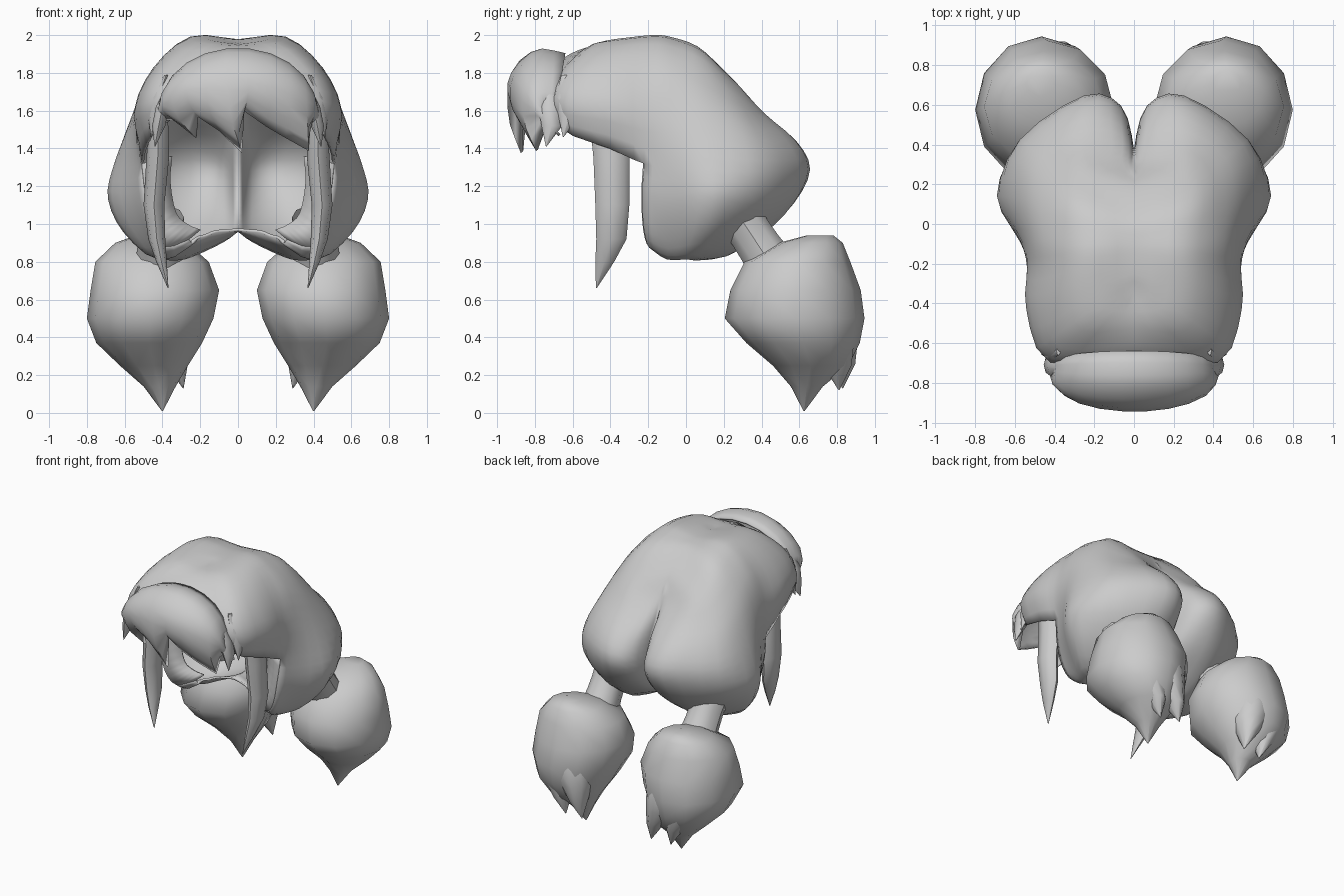
import bpy, math
from mathutils import Vector

if "Cube" in bpy.data.objects:
    bpy.data.objects.remove(bpy.data.objects["Cube"])


def catmull(pts, t):
    """Point on a smooth curve through pts, t in 0..1."""
    pts = [Vector(p) for p in pts]
    f = t * (len(pts) - 1)
    i = min(int(f), len(pts) - 2)
    f -= i
    b, c = pts[i], pts[i + 1]
    a = pts[i - 1] if i > 0 else b * 2 - c
    d = pts[i + 2] if i + 2 < len(pts) else c * 2 - b
    return 0.5 * (2 * b + (c - a) * f + (2 * a - 5 * b + 4 * c - d) * f * f
                  + (3 * b - a - 3 * c + d) * f ** 3)


def make(name, verts, faces, mirror=False, thick=0.0, angle=50):
    me = bpy.data.meshes.new(name)
    me.from_pydata([tuple(v) for v in verts], [], faces)
    ob = bpy.data.objects.new(name, me)
    bpy.context.collection.objects.link(ob)
    bpy.ops.object.select_all(action='DESELECT')
    ob.select_set(True)
    bpy.context.view_layer.objects.active = ob
    bpy.ops.object.mode_set(mode='EDIT')
    bpy.ops.mesh.select_all(action='SELECT')
    bpy.ops.mesh.delete_loose()
    bpy.ops.mesh.select_all(action='SELECT')
    bpy.ops.mesh.normals_make_consistent(inside=False)
    bpy.ops.object.mode_set(mode='OBJECT')
    if mirror:
        ob.modifiers.new("mirror", 'MIRROR').use_axis = (True, False, False)
    if thick:
        m = ob.modifiers.new("thickness", 'SOLIDIFY')
        m.thickness, m.offset = thick, 0
    bpy.ops.object.shade_smooth_by_angle(angle=math.radians(angle))
    return ob


def sheet(name, cols, skip=lambda i, j: False, **kw):
    """Open surface from equally long columns of points."""
    n = len(cols[0])
    faces = [(i * n + j, i * n + j + 1, (i + 1) * n + j + 1, (i + 1) * n + j)
             for i in range(len(cols) - 1) for j in range(n - 1) if not skip(i, j)]
    return make(name, [p for c in cols for p in c], faces, **kw)


def stack(name, secs, sides=10, shift=(0, 0, 0)):
    """Closed mirrored body from horizontal ovals (z, cx, cy, rx, ry)."""
    verts, faces = [], []
    for z, cx, cy, rx, ry in secs:
        for s in range(sides):
            a = 2 * math.pi * s / sides
            verts.append(Vector((cx + rx * math.cos(a), cy + ry * math.sin(a), z)) + Vector(shift))
    n = len(secs) - 1
    for k in range(n):
        for s in range(sides):
            t = (s + 1) % sides
            faces.append((k * sides + s, k * sides + t, (k + 1) * sides + t, (k + 1) * sides + s))
    faces += [tuple(range(sides)), tuple(range(n * sides, (n + 1) * sides))]
    return make(name, verts, faces, mirror=True)


# Hair cap: the parting (y, z), then upper columns down to ear level, front to back
parting = [(-.3, 1.96), (-.25, 1.97), (-.15, 1.97), (-.08, 1.965), (0, 1.95),
           (.1, 1.89), (.18, 1.82), (.22, 1.77), (.25, 1.74)]
sides_down = [
    [(.2, -.48, 1.95), (.36, -.62, 1.81), (.42, -.69, 1.66), (.40, -.67, 1.52)],
    [(.25, -.33, 1.97), (.43, -.42, 1.83), (.535, -.43, 1.62), (.49, -.40, 1.40)],
    [(.25, -.17, 1.985), (.44, -.21, 1.82), (.53, -.22, 1.58), (.51, -.22, 1.32)],
    [(.25, -.07, 1.97), (.45, -.08, 1.81), (.54, -.09, 1.58), (.57, -.08, 1.3)],
    [(.28, .08, 1.91), (.46, .1, 1.73), (.57, .13, 1.52), (.66, .14, 1.28)],
    [(.27, .21, 1.79), (.42, .3, 1.61), (.52, .38, 1.44), (.57, .42, 1.28)],
    [(.22, .29, 1.71), (.25, .41, 1.58), (.26, .57, 1.44), (.25, .64, 1.29)],
    [(.06, .30, 1.66), (.06, .40, 1.55), (.07, .53, 1.42), (.07, .59, 1.28)],
    [(0, .29, 1.65), (0, .33, 1.53), (0, .36, 1.42), (0, .37, 1.28)],
]
upper = [[(0, -.35 - .35 * math.sin(k * math.pi / 8), 1.78 + .17 * math.cos(k * math.pi / 8))
          for k in range(5)]]
upper += [[(0, y, z)] + c for (y, z), c in zip(parting, sides_down)]
# Lower columns continue the back ones down and under each lobe
lower = [
    [(.49, -.23, 1.15), (.45, -.22, .97), (.38, -.19, .88), (.26, -.14, .92)],
    [(.56, -.08, 1.1), (.48, -.09, .92), (.38, -.1, .82), (.24, -.13, .90)],
    [(.68, .14, 1.13), (.6, .1, .96), (.42, 0, .82), (.21, -.12, .93)],
    [(.55, .38, 1.1), (.43, .24, .9), (.33, .06, .815), (.17, -.1, .94)],
    [(.27, .56, 1.11), (.27, .4, .95), (.25, .16, .83), (.12, -.08, .96)],
    [(.07, .51, 1.12), (.07, .36, .99), (.08, .15, .91), (.06, -.06, .965)],
    [(0, .35, 1.14), (0, .27, 1.03), (0, .13, .97), (0, -.05, .97)],
]
FIRST, SUB, R = 3, 3, 3          # first back column, column and row subdivision
back = [u + l for u, l in zip(upper[FIRST:], lower)]
last = len(upper) - 1
cap = []
for i in range(last * SUB + 1):
    ctrl = [catmull([c[k] for c in upper], i / (last * SUB)) for k in range(5)]
    if i >= FIRST * SUB:
        t = (i - FIRST * SUB) / ((last - FIRST) * SUB)
        ctrl += [catmull([c[k] for c in back], t) for k in range(5, 9)]
    m = (len(ctrl) - 1) * R
    col = [catmull(ctrl, j / m) for j in range(m + 1)]
    col += [col[-1]] * (8 * R + 1 - len(col))
    for p in col:
        p.x = max(p.x, 0)
    cap.append(col)
sheet("hair_cap", cap, skip=lambda i, j: i < FIRST * SUB and j >= 4 * R,
      mirror=True, thick=0.015)

# Inward-turned rim at the front of each lobe
rim_in = [(.35, -.17, 1.36), (.36, -.17, 1.22), (.33, -.17, 1.06), (.27, -.15, 1.0), (.2, -.12, .97)]
rim = [[catmull(c, j / 12) for j in range(13)]
       for c in ([upper[FIRST][4]] + lower[0], rim_in)]
sheet("lobe_rim", rim, mirror=True, thick=0.015)

# Fringe: swept shell with a pointed hem
hem = [(-.42, 1.56), (-.33, 1.55), (-.22, 1.46), (-.21, 1.57), (-.1, 1.5), (.02, 1.38),
       (.03, 1.6), (.15, 1.52), (.25, 1.46), (.37, 1.39), (.38, 1.53), (.44, 1.47)]
fringe = []
for i, (hx, hz) in enumerate(hem):
    s = -1 + 2 * i / (len(hem) - 1)
    sn, cs = math.sin(s * math.pi / 2), math.cos(s * math.pi / 2)
    path = [(.40 * sn, -.64 - .06 * s * s, 1.6 + .30 * cs),
            (.41 * sn, -.79 + .05 * s * s, 1.61 + .31 * cs),
            (.42 * sn, -.92 + .17 * s * s, 1.6 + .2 * cs),
            (.3 * sn + .3 * hx, -.935 + .21 * s * s, .5 * (hz + 1.6 + .16 * cs)),
            (hx, -.87 + .20 * s * s, hz)]
    fringe.append([catmull(path, j / 10) for j in range(11)])
sheet("fringe", fringe, thick=0.015, angle=40)

# Small tufts beside the fringe
tuft = [(1.74, .36, -.73, .01, .02), (1.62, .40, -.72, .035, .06),
        (1.52, .42, -.71, .035, .055), (1.41, .44, -.74, .002, .002)]
stack("temple_tuft_front", tuft, 8)
stack("temple_tuft_back", tuft, 8, (.02, .09, .05))

# Long locks in front of the ears
stack("side_lock", [(1.55, .42, -.42, .05, .09), (1.35, .425, -.395, .06, .095),
                    (1.1, .445, -.39, .055, .09), (.92, .43, -.395, .045, .08),
                    (.8, .405, -.43, .028, .05), (.66, .37, -.475, .002, .002)], 8)

# Hair bands joining cap and pigtails
axis = Vector((0, .55, -.83)).normalized()
side, up = Vector((1, 0, 0)), axis.cross(Vector((1, 0, 0)))
band = [[Vector((.41, .375, .90)) + axis * h
         + r * (side * math.cos(k * math.pi / 5) + up * math.sin(k * math.pi / 5))
         for h, r in ((-.16, .125), (-.06, .12), (.03, .123), (.14, .135))] for k in range(11)]
sheet("hair_band", band, mirror=True)

# Pigtails with their pointed ends
stack("pigtail", [(.94, .47, .71, .07, .07), (.90, .46, .66, .19, .17), (.80, .455, .59, .30, .28),
                  (.65, .44, .58, .34, .345), (.5, .465, .575, .335, .37),
                  (.37, .47, .62, .28, .30), (.25, .445, .66, .18, .20),
                  (.14, .415, .64, .085, .085), (.01, .40, .625, .003, .003)], 12)
tip = [(.62, .40, .80, .08, .08), (.5, .39, .79, .14, .135), (.38, .365, .79, .12, .125),
       (.26, .325, .82, .06, .08), (.13, .29, .83, .002, .002)]
stack("pigtail_inner_tip", tip)
stack("pigtail_outer_tip", tip, shift=(.15, -.02, -.01))
